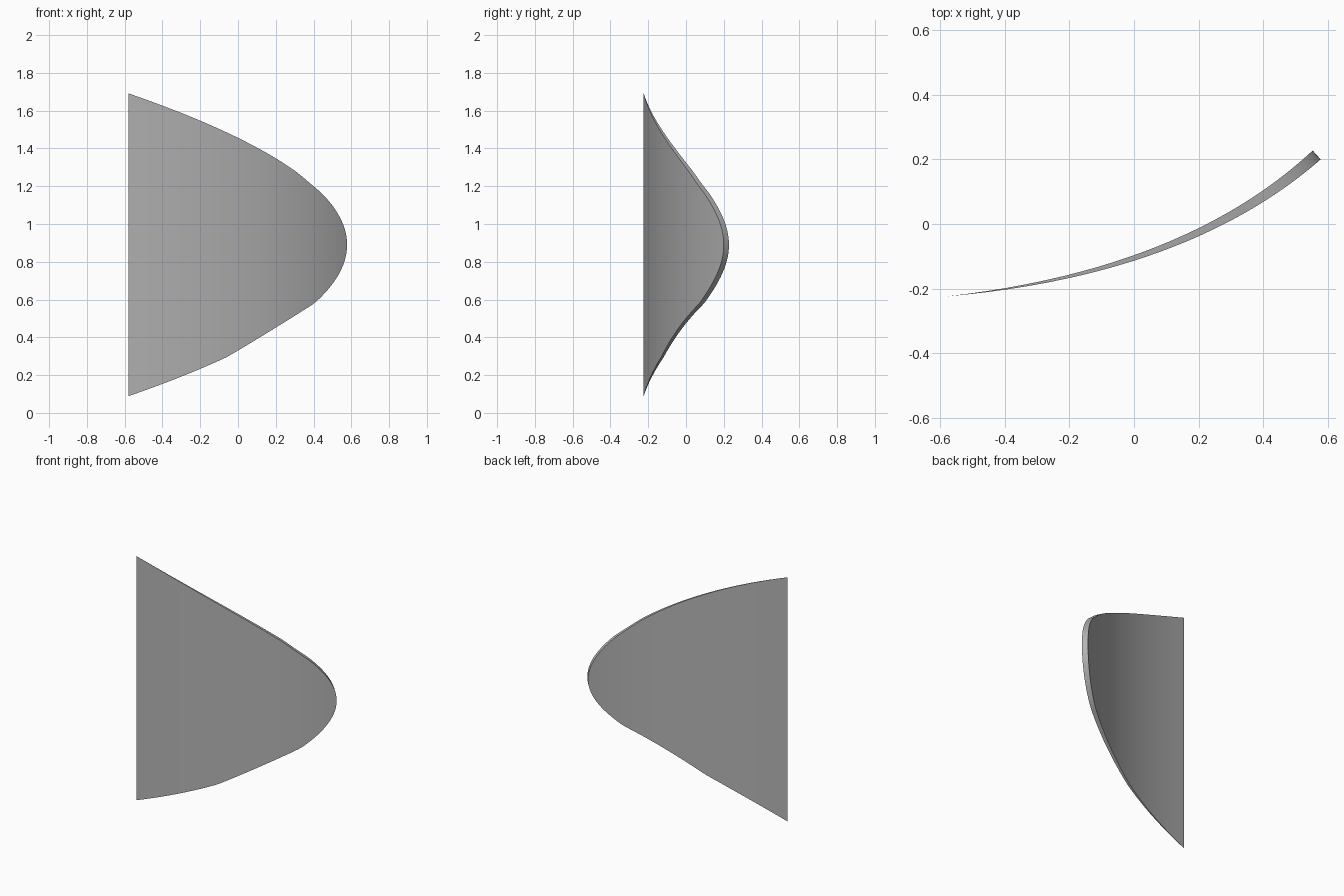
import bpy, bmesh, math
from mathutils import Vector

cube = bpy.data.objects.get("Cube")
if cube:
    bpy.data.objects.remove(cube, do_unlink=True)

# Centre line of the curved plate, seen from above
START, BEND, TIP = Vector((-0.58, -0.224)), Vector((0.161, -0.15)), Vector((0.565, 0.2135))
THICKNESS = 0.037
TIP_X, TIP_Z, ROUNDING = 0.5775, 0.89, 0.745
COLUMNS = 36


def plate_point(t, side):
    """Point on the front (-1) or back (1) face; thickness grows from the straight edge."""
    mid = START * (1 - t) ** 2 + BEND * 2 * t * (1 - t) + TIP * t * t
    d = ((BEND - START) * (1 - t) + (TIP - BEND) * t).normalized()
    return mid + Vector((-d.y, d.x)) * side * THICKNESS * t / 2


def outline(x):
    """Upper and lower edge heights: slanted sides meeting a rounded tip."""
    half = ROUNDING * math.sqrt(max(0, TIP_X - x))
    top = min(1.535 - 0.823 * x - 0.0365 * x * x, TIP_Z + half)
    bottom = max(0.33 + 0.598 * x + 0.0495 * x * x, TIP_Z - half)
    return top, bottom


# Columns of four corners, closer together towards the tip
bm = bmesh.new()
columns = []
for i in range(COLUMNS + 1):
    t = math.sin(math.pi / 2 * i / COLUMNS)
    front, back = plate_point(t, -1), plate_point(t, 1)
    top, bottom = outline(front.x) if i < COLUMNS else (TIP_Z, TIP_Z)
    columns.append([bm.verts.new((p.x, p.y, z)) for p, z in
                    ((front, bottom), (front, top), (back, top), (back, bottom))])
for a, b in zip(columns, columns[1:]):
    for k in range(4):
        n = (k + 1) % 4
        bm.faces.new((a[k], a[n], b[n], b[k]))

# Close the knife edge and the tip
bmesh.ops.remove_doubles(bm, verts=bm.verts[:], dist=0.00001)
bmesh.ops.recalc_face_normals(bm, faces=bm.faces[:])
mesh = bpy.data.meshes.new("curved_plate")
bm.to_mesh(mesh)
bm.free()
plate = bpy.data.objects.new("curved_plate", mesh)
bpy.context.collection.objects.link(plate)

# Plain grey
grey = bpy.data.materials.new("plain_grey")
grey.use_nodes = True
colour = (0.45, 0.45, 0.45, 1)
grey.diffuse_color = colour
grey.node_tree.nodes["Principled BSDF"].inputs["Base Color"].default_value = colour
mesh.materials.append(grey)

bpy.ops.object.select_all(action='DESELECT')
plate.select_set(True)
bpy.context.view_layer.objects.active = plate
bpy.ops.object.shade_smooth_by_angle(angle=math.radians(30))
